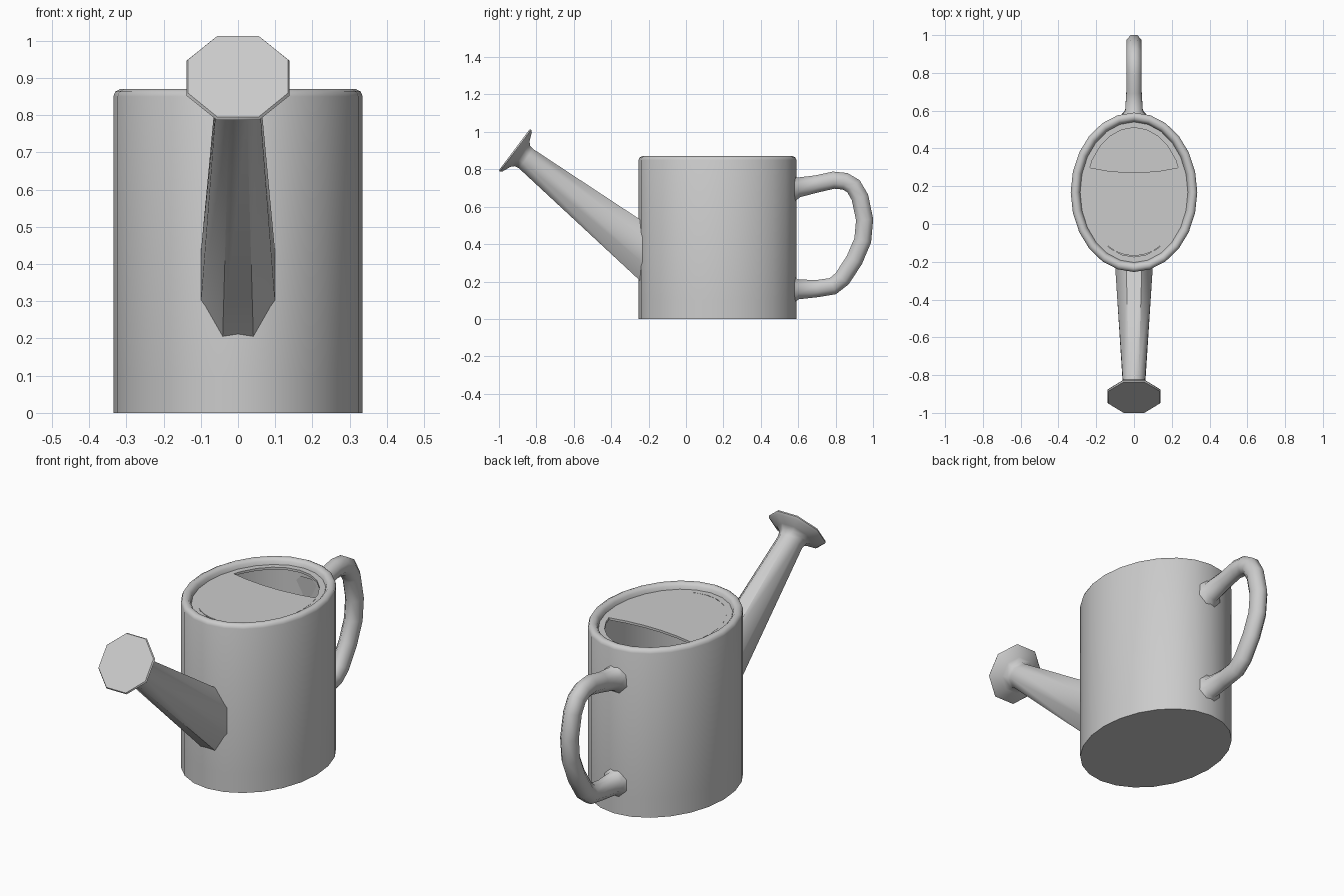
import bpy, bmesh, math
from math import sin, cos, pi, sqrt
from mathutils import Vector

if "Cube" in bpy.data.objects:
    bpy.data.objects.remove(bpy.data.objects["Cube"], do_unlink=True)

grey = bpy.data.materials.new("plain grey")
grey.use_nodes = True
grey.diffuse_color = (0.6, 0.6, 0.6, 1)
grey.node_tree.nodes["Principled BSDF"].inputs["Base Color"].default_value = (0.6, 0.6, 0.6, 1)

RX, RY, CY = 0.335, 0.422, 0.168   # oval of the body


def finish(name, bm, angle=50):
    bmesh.ops.recalc_face_normals(bm, faces=bm.faces)
    mesh = bpy.data.meshes.new(name)
    bm.to_mesh(mesh)
    bm.free()
    mesh.materials.append(grey)
    obj = bpy.data.objects.new(name, mesh)
    bpy.context.collection.objects.link(obj)
    bpy.ops.object.select_all(action='DESELECT')
    obj.select_set(True)
    bpy.context.view_layer.objects.active = obj
    bpy.ops.object.shade_smooth_by_angle(angle=math.radians(angle))
    return obj


def loft(name, rings):
    """Skin a list of point rings and cap both ends."""
    bm = bmesh.new()
    loops = [[bm.verts.new(p) for p in ring] for ring in rings]
    n = len(loops[0])
    for a, b in zip(loops, loops[1:]):
        for i in range(n):
            j = (i + 1) % n
            bm.faces.new((a[i], a[j], b[j], b[i]))
    bm.faces.new(loops[0])
    bm.faces.new(loops[-1])
    return finish(name, bm)


def oval(inset, z, n=24):
    return [((RX - inset) * cos(2 * pi * i / n), CY + (RY - inset) * sin(2 * pi * i / n), z)
            for i in range(n)]


def ring(y, z, normal, rx, rp, n=8):
    """Ring around x and the given in-plane normal, flat sides facing sideways."""
    k = cos(pi / n)
    pts = []
    for i in range(n):
        a = 2 * pi * (i + 0.5) / n
        s = rp / k * sin(a)
        pts.append((rx / k * cos(a), y + normal[0] * s, z + normal[1] * s))
    return pts


# Hollow body: outer wall, rounded rim, ledge under the rim, inner wall, floor
loft("body", [oval(i, z) for i, z in [
    (0, 0), (0, 0.1), (0, 0.85), (0.005, 0.863), (0.018, 0.87), (0.034, 0.868),
    (0.045, 0.857), (0.05, 0.84), (0.08, 0.84), (0.08, 0.828), (0.02, 0.82), (0.02, 0.02)]])

# Half lid, open at the back with a slightly bowed edge
bm = bmesh.new()
start, steps = math.radians(157), 20
outline = []
for i in range(steps + 1):
    a = start + math.radians(226) * i / steps
    outline.append(((RX - 0.075) * cos(a), CY + (RY - 0.085) * sin(a), 0.841))
for t in (0.6, 0.2, -0.2, -0.6):
    outline.append((0.24 * t, 0.272 + 0.028 * t * t, 0.841))
face = bm.faces.new([bm.verts.new(p) for p in outline])
low = bmesh.ops.extrude_face_region(bm, geom=[face], use_keep_orig=True)
bmesh.ops.translate(bm, vec=(0, 0, -0.012),
                    verts=[v for v in low["geom"] if isinstance(v, bmesh.types.BMVert)])
finish("lid", bm, 30)

# Spout: its root follows the oval wall, its end flares into the eight-sided rose
root = []
for x, y, z in ring(0, 0.36, (0, 1), 0.1, 0.165):
    root.append((x, CY - RY * sqrt(1 - (x / RX) ** 2) + 0.015, z))
spout = [root]
axis, up = Vector((-0.8, 0.6)), (0.6, 0.8)
neck = Vector((-0.862, 0.862))
for along, rx, rp in [(-0.01, 0.058, 0.064), (0.015, 0.065, 0.068), (0.032, 0.085, 0.085),
                      (0.052, 0.132, 0.132), (0.062, 0.139, 0.14), (0.07, 0.134, 0.136)]:
    c = neck + axis * along
    spout.append(ring(c.x, c.y, up, rx, rp))
loft("spout_and_rose", spout)

# Handle: a tube swept along a bent path, with widened feet on the body
path = [Vector(p) for p in [
    (0.565, 0.70), (0.6, 0.703), (0.7, 0.722), (0.79, 0.742), (0.85, 0.736), (0.895, 0.71),
    (0.93, 0.65), (0.955, 0.53), (0.945, 0.42), (0.9, 0.315), (0.835, 0.215),
    (0.785, 0.175), (0.7, 0.162), (0.6, 0.158), (0.565, 0.158)]]
rings = []
for i, p in enumerate(path):
    d = (path[min(i + 1, len(path) - 1)] - path[max(i - 1, 0)]).normalized()
    end = min(i, len(path) - 1 - i)
    r = (0.085, 0.053)[end] if end < 2 else 0.046
    rings.append(ring(p.x, p.y, (-d.y, d.x), r * 0.88, r))
loft("handle", rings)
